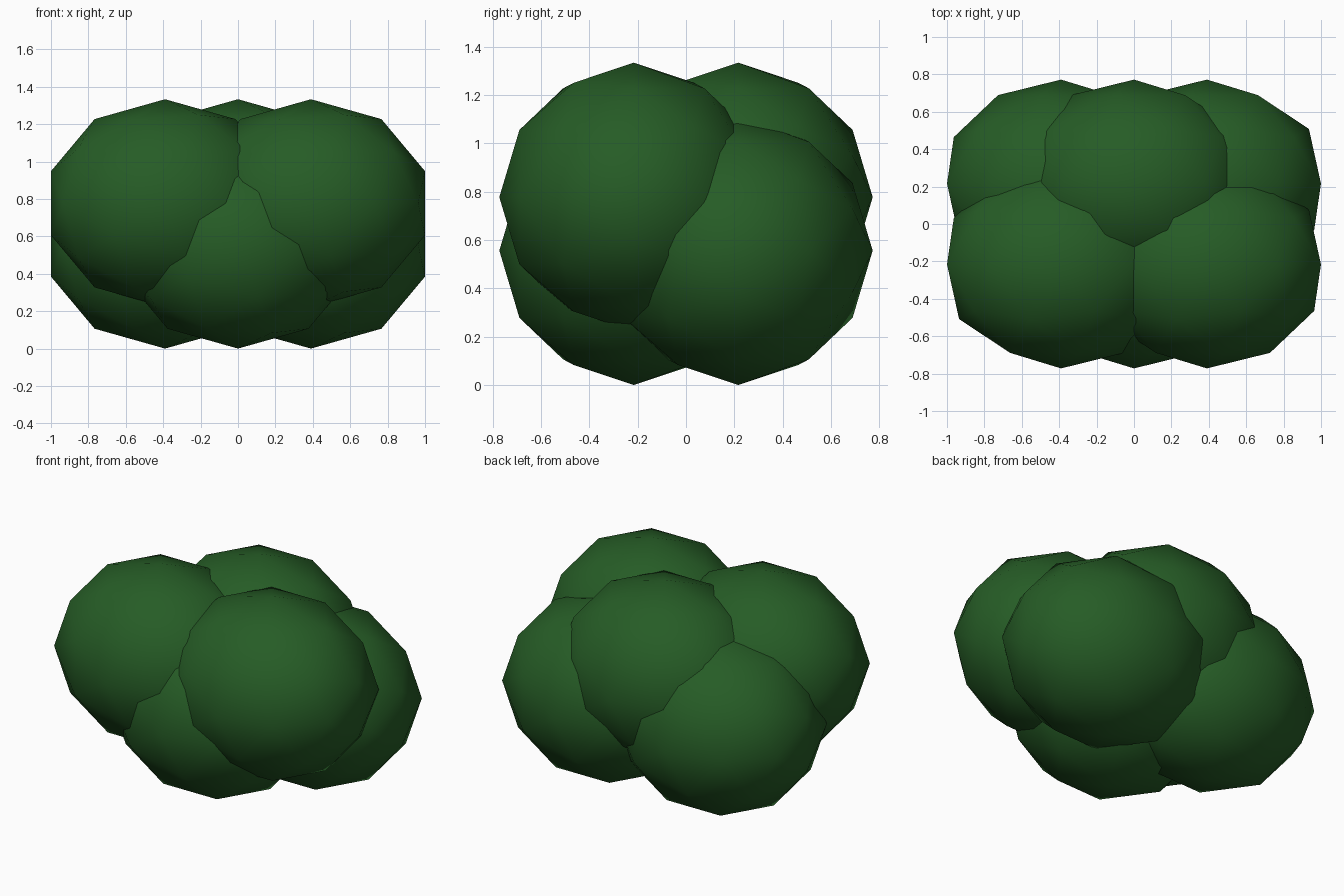
import bpy, math

if "Cube" in bpy.data.objects:
    bpy.data.objects.remove(bpy.data.objects["Cube"])

# One foliage colour
green = bpy.data.materials.new("dark leaf green")
green.diffuse_color = (0.019, 0.107, 0.019, 1)
green.use_nodes = True
green.node_tree.nodes["Principled BSDF"].inputs["Base Color"].default_value = green.diffuse_color

R = 0.556                  # clump radius in depth and height
RX = 0.641                 # clump radius sideways
DX, DY = 0.39, 0.216       # clump offsets
LOW, HIGH = R, 1.333 - R   # clump centre heights


def clump(name, x, y, z):
    """Stretched low-poly ball with its pole facing front/back."""
    bpy.ops.mesh.primitive_ico_sphere_add(
        subdivisions=2, radius=1, location=(x, y, z),
        rotation=(math.radians(90), 0, 0))
    ob = bpy.context.object
    ob.name = name
    ob.scale = (RX, R, R)
    ob.data.materials.append(green)
    bpy.ops.object.shade_smooth()


# Two triangles of clumps: upper one points back, lower one points front
for tier, z, s in (("upper", HIGH, 1), ("lower", LOW, -1)):
    clump(tier + "_leaf_clump_left", -DX, -s * DY, z)
    clump(tier + "_leaf_clump_right", DX, -s * DY, z)
    clump(tier + "_leaf_clump_middle", 0, s * DY, z)
